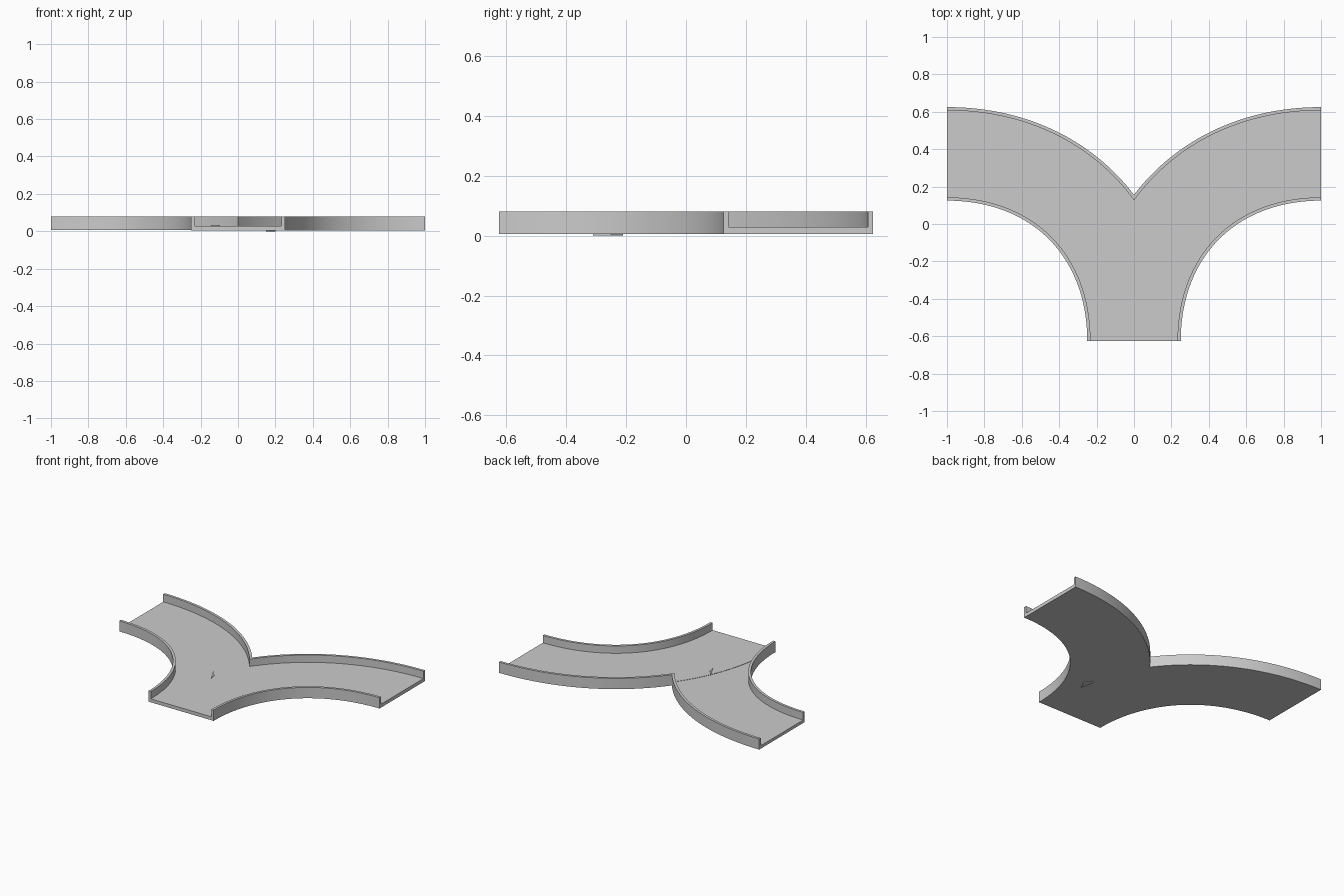
import bpy, bmesh
from mathutils import Vector

if "Cube" in bpy.data.objects:
    bpy.data.objects.remove(bpy.data.objects["Cube"])

N = 40          # steps along each bend
HALF = 0.25     # half track width
WALL = 0.0175   # wall thickness
K = 0.59        # curve handle length of the centre line


def centre(t):
    """Point and outward normal on the centre line of the right-hand bend."""
    p = [Vector(v) for v in ((0, -0.625), (0, -0.625 + K), (1 - K, 0.375), (1, 0.375))]
    s = 1 - t
    pos = s**3 * p[0] + 3*s*s*t * p[1] + 3*s*t*t * p[2] + t**3 * p[3]
    d = (s*s * (p[1]-p[0]) + 2*s*t * (p[2]-p[1]) + t*t * (p[3]-p[2])).normalized()
    return pos, Vector((-d.y, d.x))


def sweep(name, lo, hi, z0, z1, side, clip=False):
    """Sweep a rectangle along the bend; side = -1 mirrors it to the left."""
    bm = bmesh.new()
    rings = []
    for i in range(N + 1):
        c, n = centre(i / N)
        rings.append([bm.verts.new((c.x + n.x*o, c.y + n.y*o, z))
                      for o, z in ((lo, z0), (hi, z0), (hi, z1), (lo, z1))])
    for a, b in zip(rings, rings[1:]):
        for j in range(4):
            k = (j + 1) % 4
            bm.faces.new((a[j], a[k], b[k], b[j]))
    bm.faces.new(rings[0])
    bm.faces.new(rings[-1][::-1])
    if clip:  # mitre where the two branches meet
        res = bmesh.ops.bisect_plane(bm, geom=bm.verts[:] + bm.edges[:] + bm.faces[:],
                                     plane_co=(0, 0, 0), plane_no=(1, 0, 0), clear_inner=True)
        cut = [e for e in res["geom_cut"] if isinstance(e, bmesh.types.BMEdge)]
        bmesh.ops.holes_fill(bm, edges=cut)
    for v in bm.verts:
        v.co.x *= side
    finish(name, bm)


def finish(name, bm):
    bmesh.ops.recalc_face_normals(bm, faces=bm.faces[:])
    me = bpy.data.meshes.new(name)
    bm.to_mesh(me)
    bm.free()
    ob = bpy.data.objects.new(name, me)
    bpy.context.collection.objects.link(ob)
    bpy.ops.object.select_all(action='DESELECT')
    ob.select_set(True)
    bpy.context.view_layer.objects.active = ob
    bpy.ops.object.shade_smooth_by_angle()


def wedge(name, pts, z0, z1):
    """Small triangular prism."""
    bm = bmesh.new()
    f = bm.faces.new([bm.verts.new((x, y, z0)) for x, y in pts])
    r = bmesh.ops.extrude_face_region(bm, geom=[f])
    for v in r["geom"]:
        if isinstance(v, bmesh.types.BMVert):
            v.co.z = z1
    finish(name, bm)


# Two mirrored branches: floor, inner wall, outer wall
for label, side, top in (("right", 1, 0.029), ("left", -1, 0.027)):
    bottom = 0.005 if side == 1 else 0.006
    sweep(label + "_floor", -HALF, HALF, bottom, top, side)
    sweep(label + "_inner_wall", -HALF, -HALF + WALL, top, 0.08, side)
    sweep(label + "_outer_wall", HALF - WALL, HALF, top, 0.08, side, clip=True)

# Small nib under the junction and ridge on top of it
wedge("underside_nib", ((0.15, -0.21), (0.2, -0.25), (0.17, -0.31)), 0.0, 0.006)
wedge("junction_ridge", ((-0.145, -0.065), (-0.095, -0.16), (-0.105, -0.11)), 0.028, 0.033)
